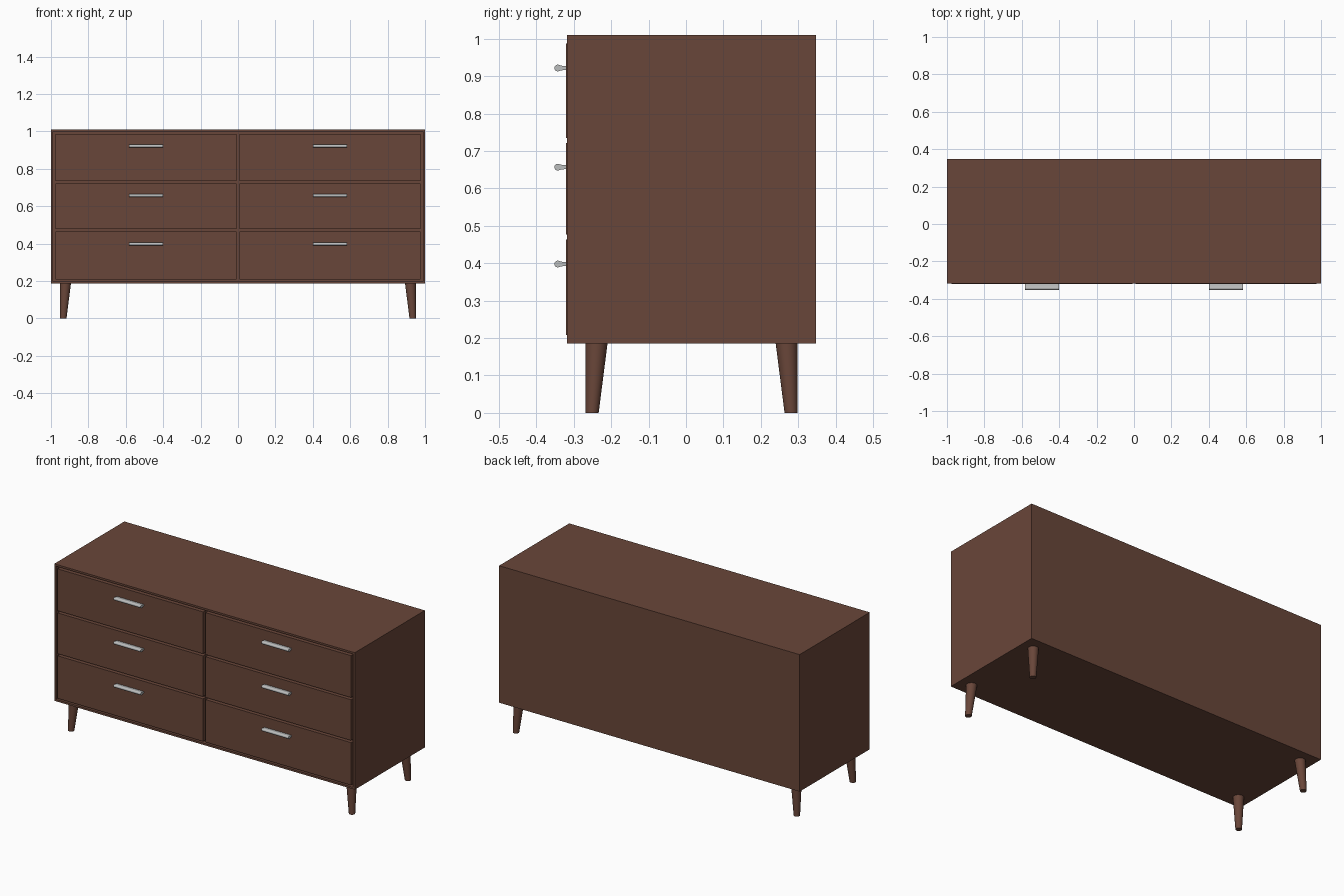
import bpy, bmesh, math
from mathutils import Vector

if "Cube" in bpy.data.objects:
    bpy.data.objects.remove(bpy.data.objects["Cube"])


def material(name, rgb):
    m = bpy.data.materials.new(name)
    m.diffuse_color = (*rgb, 1)
    m.use_nodes = True
    m.node_tree.nodes["Principled BSDF"].inputs["Base Color"].default_value = m.diffuse_color
    return m


WOOD = material("walnut brown", (0.141, 0.061, 0.041))
METAL = material("brushed grey", (0.50, 0.51, 0.51))


def finish(bm, name, mat, smooth=False):
    bmesh.ops.recalc_face_normals(bm, faces=bm.faces[:])
    me = bpy.data.meshes.new(name)
    bm.to_mesh(me)
    bm.free()
    me.materials.append(mat)
    ob = bpy.data.objects.new(name, me)
    bpy.context.collection.objects.link(ob)
    if smooth:
        bpy.ops.object.select_all(action='DESELECT')
        ob.select_set(True)
        bpy.context.view_layer.objects.active = ob
        bpy.ops.object.shade_smooth_by_angle(angle=math.radians(35))
    return ob


def box(lo, hi):
    bm = bmesh.new()
    bmesh.ops.create_cube(bm, size=1)
    for v in bm.verts:
        v.co = [(l + h) / 2 + c * (h - l) for l, h, c in zip(lo, hi, v.co)]
    return bm


FRONT, BACK, BOTTOM, TOP = -0.318, 0.348, 0.186, 1.01
RECESS = 0.025

# Carcass: a box with a shallow recessed front
bm = box((-1, FRONT, BOTTOM), (1, BACK, TOP))
bm.normal_update()
front = min(bm.faces, key=lambda f: f.calc_center_median().y)
bmesh.ops.inset_region(bm, faces=[front], thickness=0.016)
ext = bmesh.ops.extrude_discrete_faces(bm, faces=[front])
bmesh.ops.translate(bm, verts=ext["faces"][0].verts[:], vec=(0, RECESS, 0))
finish(bm, "carcass", WOOD)


# Handle: rounded lip profile (y, z) extruded along x
def handle(name, cx, cz, half=0.09):
    prof = [(FRONT, 0.005), (-0.331, 0.006)]
    for i in range(13):
        a = math.radians(60 + i * 20)
        prof.append((-0.343 + 0.009 * math.cos(a), 0.009 * math.sin(a)))
    prof += [(-0.331, -0.006), (FRONT, -0.005)]
    bm = bmesh.new()
    face = bm.faces.new([bm.verts.new((cx - half, y, cz + z)) for y, z in prof])
    ext = bmesh.ops.extrude_face_region(bm, geom=[face])
    verts = [g for g in ext["geom"] if isinstance(g, bmesh.types.BMVert)]
    bmesh.ops.translate(bm, verts=verts, vec=(2 * half, 0, 0))
    finish(bm, name, METAL, True)


# Drawers: two columns of three, each with its handle
rows = [("top", 0.735, 0.987, 0.922), ("middle", 0.477, 0.722, 0.657),
        ("bottom", 0.208, 0.464, 0.398)]
for side, s in (("left", -1), ("right", 1)):
    x0, x1 = sorted((s * 0.008, s * 0.976))
    for row, z0, z1, hz in rows:
        finish(box((x0, -0.321, z0), (x1, FRONT + RECESS, z1)),
               f"{row}_{side}_drawer", WOOD)
        handle(f"{row}_{side}_handle", s * 0.492, hz)


# Legs: tapered, with the outer edges vertical
def leg(name, sx, sy, n=32):
    bm = bmesh.new()
    rings = []
    for z, r, cx, cy in ((0, 0.0175, 0.9345, 0.266), (BOTTOM + 0.002, 0.0295, 0.9225, 0.254)):
        c = Vector((sx * cx, 0.015 + sy * cy, z))
        rings.append([bm.verts.new(c + Vector((r * math.cos(t), r * math.sin(t), 0)))
                      for t in (2 * math.pi * i / n for i in range(n))])
    lo, hi = rings
    for i in range(n):
        j = (i + 1) % n
        bm.faces.new((lo[i], lo[j], hi[j], hi[i]))
    bm.faces.new(lo)
    bm.faces.new(hi)
    finish(bm, name, WOOD, True)


for sx, a in ((-1, "left"), (1, "right")):
    for sy, b in ((-1, "front"), (1, "back")):
        leg(f"{b}_{a}_leg", sx, sy)
